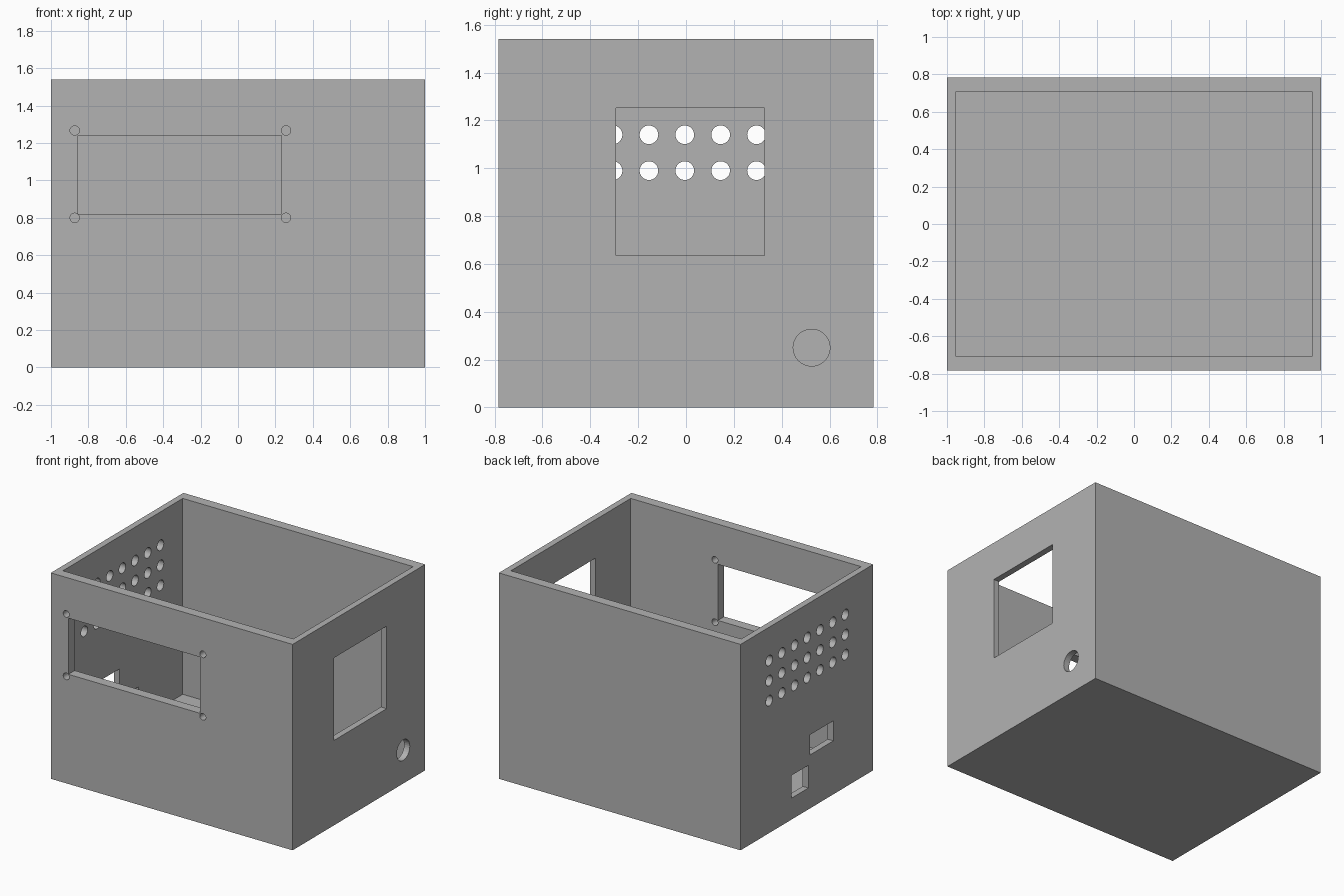
import bpy
import bmesh
from mathutils import Matrix, Vector

if "Cube" in bpy.data.objects:
    bpy.data.objects.remove(bpy.data.objects["Cube"], do_unlink=True)

HX, HY, TOP = 1.0, 0.783, 1.54      # outer half sizes and height
IX, IY, FLOOR = 0.953, 0.708, 0.075  # cavity half sizes and floor level

grey = bpy.data.materials.new("plain_grey")
grey.use_nodes = True
grey.diffuse_color = (0.45, 0.45, 0.45, 1)
grey.node_tree.nodes["Principled BSDF"].inputs["Base Color"].default_value = (0.45, 0.45, 0.45, 1)


def add_box(bm, low, high):
    low, high = Vector(low), Vector(high)
    size = Matrix.Diagonal((*(high - low), 1))
    bmesh.ops.create_cube(bm, size=1, matrix=Matrix.Translation((low + high) / 2) @ size)


def add_rod(bm, centre, radius, axis, length=0.2):
    turn = Vector((0, 0, 1)).rotation_difference(Vector(axis)).to_matrix().to_4x4()
    bmesh.ops.create_cone(bm, cap_ends=True, segments=32, radius1=radius, radius2=radius,
                          depth=length, matrix=Matrix.Translation(centre) @ turn)


def make_object(name, bm):
    mesh = bpy.data.meshes.new(name)
    bm.to_mesh(mesh)
    bm.free()
    mesh.materials.append(grey)
    obj = bpy.data.objects.new(name, mesh)
    bpy.context.collection.objects.link(obj)
    return obj


def cut(target, name, bm):
    cutter = make_object(name, bm)
    cutter.hide_render = True
    mod = target.modifiers.new(name, 'BOOLEAN')
    mod.operation = 'DIFFERENCE'
    mod.solver = 'EXACT'
    mod.object = cutter
    bpy.context.view_layer.objects.active = target
    bpy.ops.object.modifier_apply(modifier=name)
    bpy.data.objects.remove(cutter, do_unlink=True)


# Solid enclosure body
bm = bmesh.new()
add_box(bm, (-HX, -HY, 0), (HX, HY, TOP))
case = make_object("enclosure_box", bm)

# Open-topped cavity
bm = bmesh.new()
add_box(bm, (-IX, -IY, FLOOR), (IX, IY, TOP + 0.2))
cut(case, "cavity_cutter", bm)

# Front display window with four screw holes
bm = bmesh.new()
add_box(bm, (-0.855, -0.9, 0.82), (0.232, -0.6, 1.24))
for x in (-0.873, 0.257):
    for z in (0.80, 1.267):
        add_rod(bm, (x, -0.745, z), 0.025, (0, 1, 0))

# Square opening and round cable hole in the left wall
add_box(bm, (0.88, -0.292, 0.635), (1.1, 0.328, 1.252))
add_rod(bm, (HX, 0.525, 0.25), 0.077, (1, 0, 0))

# Vent grid and two connector ports in the right wall
for row in range(3):
    for column in range(-3, 4):
        add_rod(bm, (-HX, column * 0.15 - 0.005, 0.99 + row * 0.15), 0.039, (1, 0, 0))
add_box(bm, (-1.1, -0.313, 0.40), (-0.88, -0.04, 0.55))
add_box(bm, (-1.1, -0.018, 0.16), (-0.88, 0.183, 0.33))
cut(case, "opening_cutter", bm)
